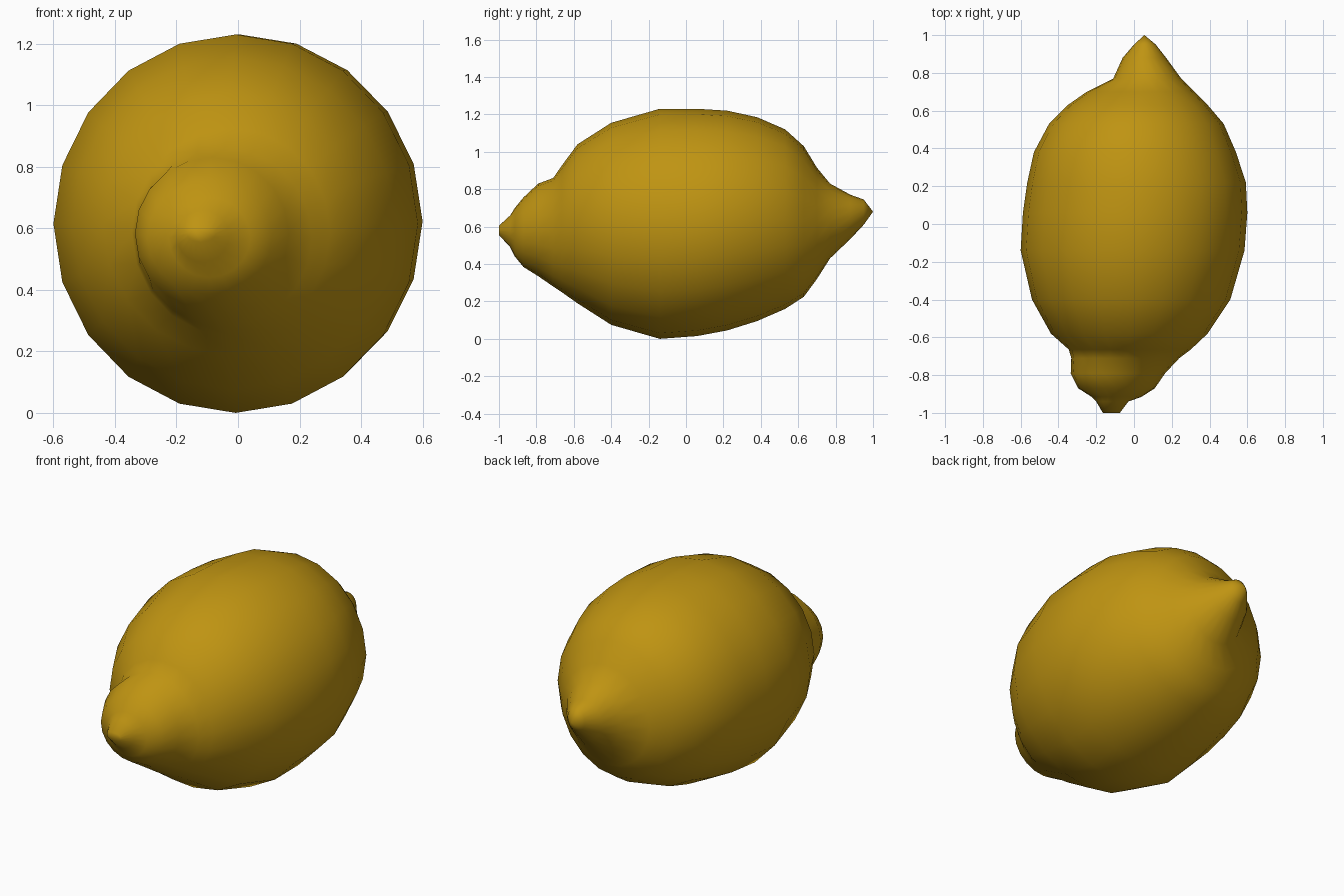
import bpy
import bmesh
import math

# Skin colour
skin = bpy.data.materials.new("lemon yellow")
skin.diffuse_color = (0.52, 0.295, 0.006, 1.0)

# Outline per ring along the fruit: y, x left, x right, z bottom, z top
RINGS = [
    (-1.00, -0.165, -0.075, 0.555, 0.605),
    (-0.94, -0.20, -0.03, 0.49, 0.66),
    (-0.915, -0.225, 0.04, 0.44, 0.70),
    (-0.87, -0.295, 0.11, 0.385, 0.755),
    (-0.79, -0.335, 0.165, 0.335, 0.83),
    (-0.71, -0.332, 0.24, 0.28, 0.86),
    (-0.665, -0.345, 0.30, 0.25, 0.925),
    (-0.58, -0.44, 0.39, 0.19, 1.04),
    (-0.40, -0.54, 0.51, 0.075, 1.155),
    (-0.14, -0.60, 0.585, 0.0, 1.23),
    (0.06, -0.588, 0.60, 0.015, 1.23),
    (0.22, -0.565, 0.592, 0.045, 1.22),
    (0.38, -0.53, 0.54, 0.095, 1.185),
    (0.53, -0.45, 0.475, 0.16, 1.12),
    (0.63, -0.35, 0.39, 0.225, 1.03),
    (0.70, -0.25, 0.32, 0.32, 0.915),
    (0.77, -0.11, 0.25, 0.43, 0.83),
    (0.88, -0.06, 0.17, 0.535, 0.77),
    (0.95, 0.0, 0.115, 0.61, 0.745),
]
SIDES = 20

bm = bmesh.new()
loops = []
for y, x0, x1, z0, z1 in RINGS:
    cx, cz, rx, rz = (x0 + x1) / 2, (z0 + z1) / 2, (x1 - x0) / 2, (z1 - z0) / 2
    loop = []
    for i in range(SIDES):
        a = 2 * math.pi * i / SIDES
        loop.append(bm.verts.new((cx + rx * math.cos(a), y, cz + rz * math.sin(a))))
    loops.append(loop)

# Skin between rings
for a, b in zip(loops, loops[1:]):
    for i in range(SIDES):
        j = (i + 1) % SIDES
        bm.faces.new((a[i], a[j], b[j], b[i]))

# Blunt front stem cap and pointed back tip
bm.faces.new(loops[0])
tip = bm.verts.new((0.055, 1.0, 0.68))
for i in range(SIDES):
    bm.faces.new((loops[-1][i], loops[-1][(i + 1) % SIDES], tip))

bmesh.ops.recalc_face_normals(bm, faces=bm.faces[:])
for f in bm.faces:
    f.smooth = True

mesh = bpy.data.meshes.new("lemon")
bm.to_mesh(mesh)
bm.free()
mesh.materials.append(skin)
lemon = bpy.data.objects.new("lemon", mesh)
bpy.context.collection.objects.link(lemon)
